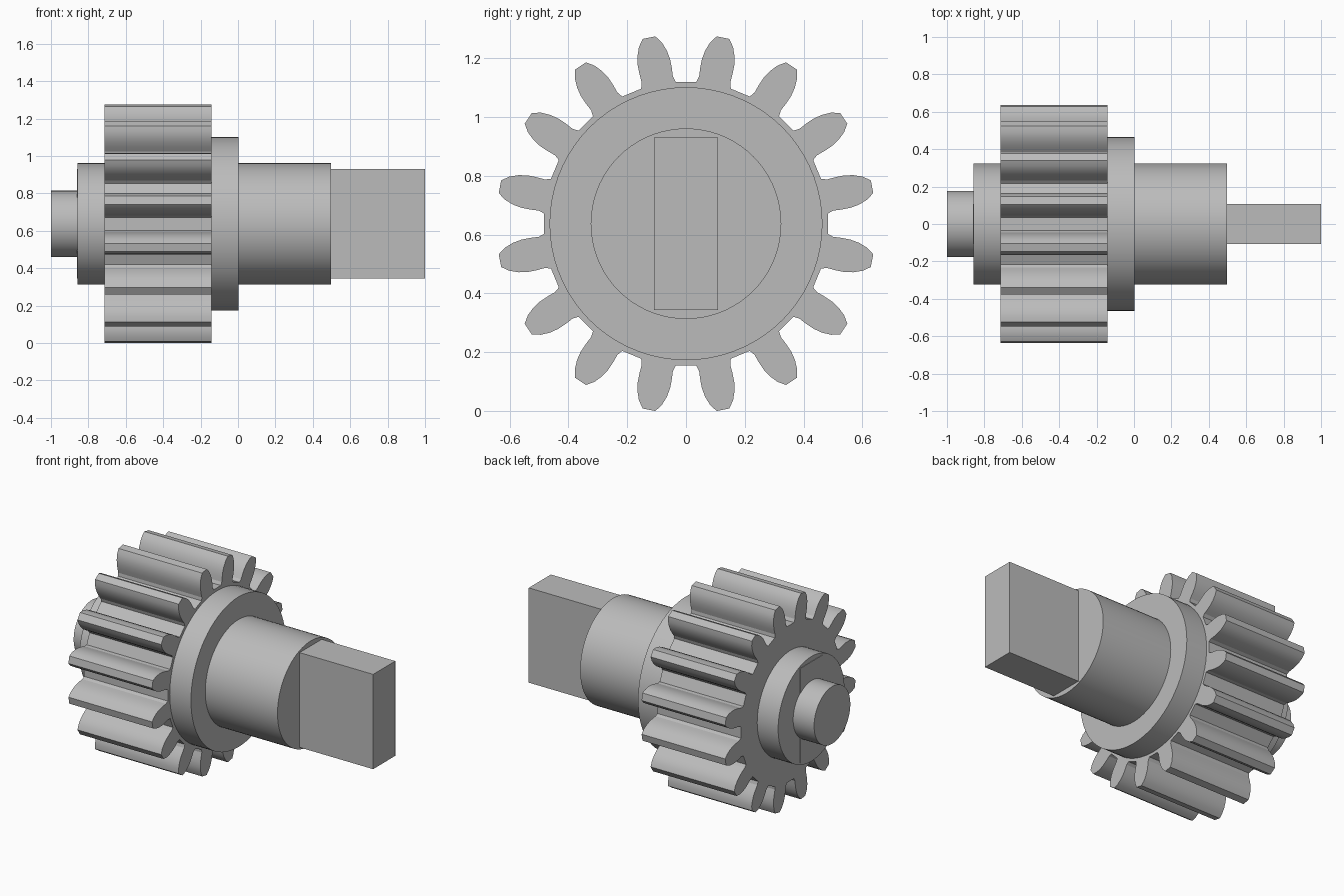
import bpy
import bmesh
from math import pi, sin, cos, radians

cube = bpy.data.objects.get("Cube")
if cube:
    bpy.data.objects.remove(cube, do_unlink=True)

AXIS_Z = 0.637
TEETH = 16

steel = bpy.data.materials.new("plain grey steel")
steel.use_nodes = True
grey = (0.5, 0.5, 0.5, 1)
steel.diffuse_color = grey
steel.node_tree.nodes["Principled BSDF"].inputs["Base Color"].default_value = grey


def extrude_x(name, outline, x0, x1):
    """Solid between x0 and x1 from a (y, z) outline around the shaft axis."""
    bm = bmesh.new()
    ends = [[bm.verts.new((x, y, z + AXIS_Z)) for y, z in outline] for x in (x0, x1)]
    n = len(outline)
    for i in range(n):
        j = (i + 1) % n
        bm.faces.new((ends[0][i], ends[0][j], ends[1][j], ends[1][i]))
    bm.faces.new(ends[0])
    bm.faces.new(ends[1])
    bmesh.ops.recalc_face_normals(bm, faces=bm.faces)
    mesh = bpy.data.meshes.new(name)
    bm.to_mesh(mesh)
    bm.free()
    mesh.materials.append(steel)
    obj = bpy.data.objects.new(name, mesh)
    bpy.context.collection.objects.link(obj)
    bpy.ops.object.select_all(action="DESELECT")
    obj.select_set(True)
    bpy.context.view_layer.objects.active = obj
    bpy.ops.object.shade_smooth_by_angle(angle=radians(20))
    return obj


def circle(radius, steps=72):
    return [(radius * sin(2 * pi * i / steps), radius * cos(2 * pi * i / steps))
            for i in range(steps)]


# Gear outline: one tooth flank (half width, radius), mirrored and repeated
flank = [(0.060, 0.480), (0.054, 0.500), (0.056, 0.530), (0.056, 0.560),
         (0.051, 0.590), (0.040, 0.620), (0.022, 0.645)]
tooth = [(-w, r) for w, r in flank] + flank[::-1]
gear_outline = []
for k in range(TEETH):
    a = (k + 0.5) * 2 * pi / TEETH
    gear_outline += [(w * cos(a) + r * sin(a), r * cos(a) - w * sin(a)) for w, r in tooth]
extrude_x("gear", gear_outline, -0.714, -0.142)

# Round sections of the shaft
for name, radius, x0, x1 in (
    ("end_pin", 0.177, -1.0, -0.857),
    ("rear_hub", 0.324, -0.857, -0.714),
    ("flange", 0.464, -0.142, 0.003),
    ("journal", 0.324, 0.003, 0.497),
):
    extrude_x(name, circle(radius), x0, x1)

# Flat drive key running through the shaft
w, h = 0.108, 0.293
extrude_x("drive_key", [(-w, -h), (w, -h), (w, h), (-w, h)], -0.860, 1.0)
